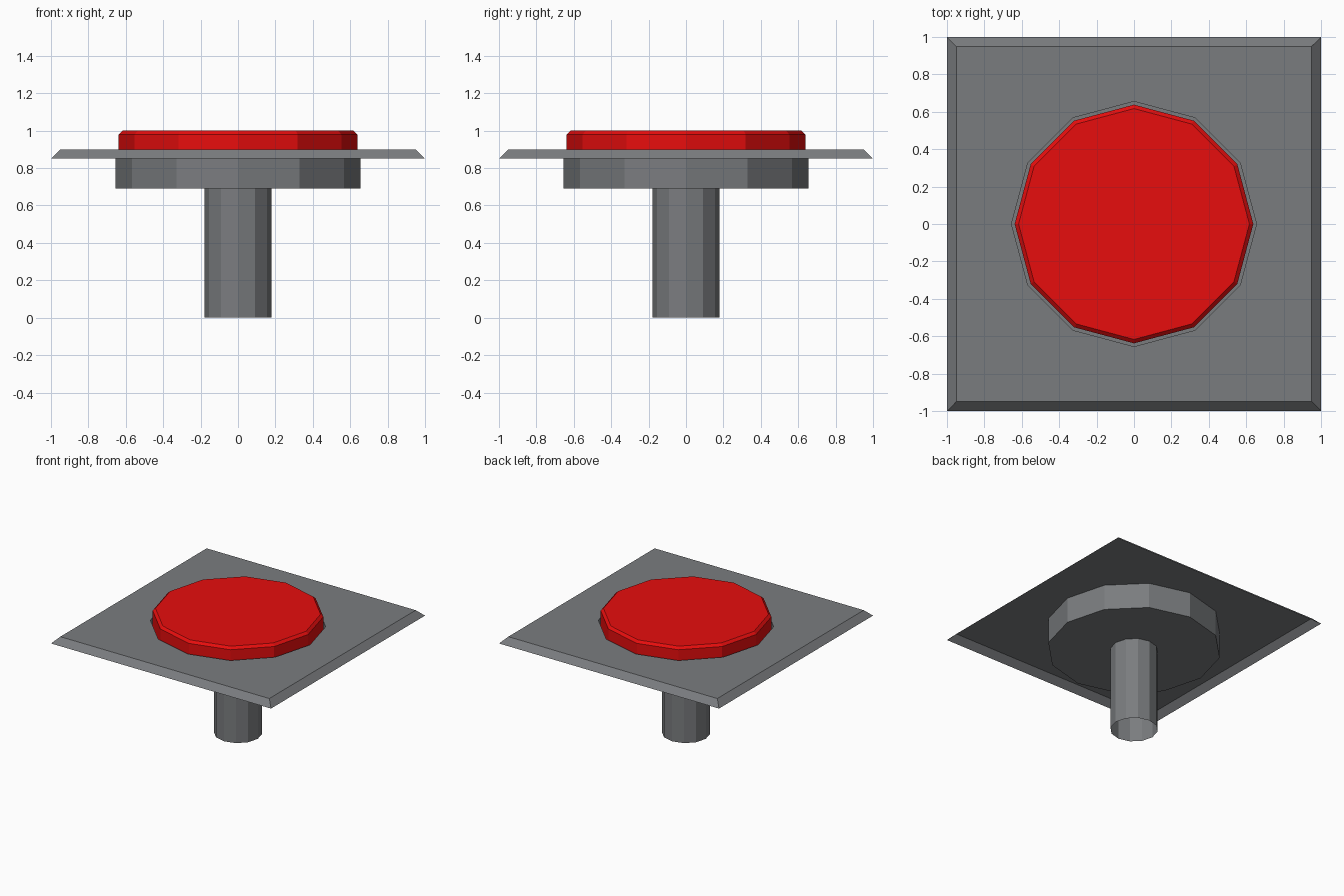
import bpy, math

if "Cube" in bpy.data.objects:
    bpy.data.objects.remove(bpy.data.objects["Cube"])

def material(name, rgb):
    m = bpy.data.materials.new(name)
    m.diffuse_color = (*rgb, 1)
    m.use_nodes = True
    m.node_tree.nodes["Principled BSDF"].inputs["Base Color"].default_value = m.diffuse_color
    return m

grey = material("grey metal", (0.195, 0.203, 0.212))
red = material("red button", (0.8, 0.004, 0.004))
N = 12

def ring(r, z, n=N):
    return [(r * math.cos(2 * math.pi * i / n), r * math.sin(2 * math.pi * i / n), z)
            for i in range(n)]

def make(name, verts, faces, mat):
    me = bpy.data.meshes.new(name)
    me.from_pydata(verts, [], faces)
    me.materials.append(mat)
    ob = bpy.data.objects.new(name, me)
    bpy.context.collection.objects.link(ob)
    return ob

def turned(name, profile, mat, cap):
    """12-sided walls through (radius, z) pairs listed bottom to top; cap is 'top', 'bottom' or None."""
    verts = [v for r, z in profile for v in ring(r, z)]
    faces = [(k * N + i, k * N + (i + 1) % N, (k + 1) * N + (i + 1) % N, (k + 1) * N + i)
             for k in range(len(profile) - 1) for i in range(N)]
    if cap == 'top':
        faces.append(tuple(range(len(verts) - N, len(verts))))
    elif cap == 'bottom':
        faces.append(tuple(reversed(range(N))))
    return make(name, verts, faces, mat)

# Stem (open tube), cup-shaped housing and bevelled button
turned("stem", [(0.18, 0), (0.18, 0.69)], grey, None)
turned("housing", [(0.655, 0.69), (0.655, 0.9)], grey, 'bottom')
turned("button", [(0.638, 0.70), (0.638, 0.98), (0.617, 1.0)], red, 'top')

# Open-bottomed cover plate: sloped rim, flat top with a 12-sided hole
def square(h, z):
    return [(h, h, z), (-h, h, z), (-h, -h, z), (h, -h, z)]

verts = square(1.0, 0.85) + square(0.95, 0.9) + ring(0.655, 0.9)
faces = []
for k in range(4):
    n = (k + 1) % 4
    faces.append((k, n, 4 + n, 4 + k))                       # sloped rim
    # side region between corners k and n, facing direction 90 * (k + 1) degrees
    a = 3 * k + 2
    arc = [8 + (a + j) % N for j in range(3)]                # hole points 60..120 degrees
    faces.append((4 + k, 4 + n, arc[2], arc[1], arc[0]))
    faces.append((4 + k, arc[0], 8 + (a - 1) % N))           # corner triangle
make("cover_plate", verts, faces, grey)
